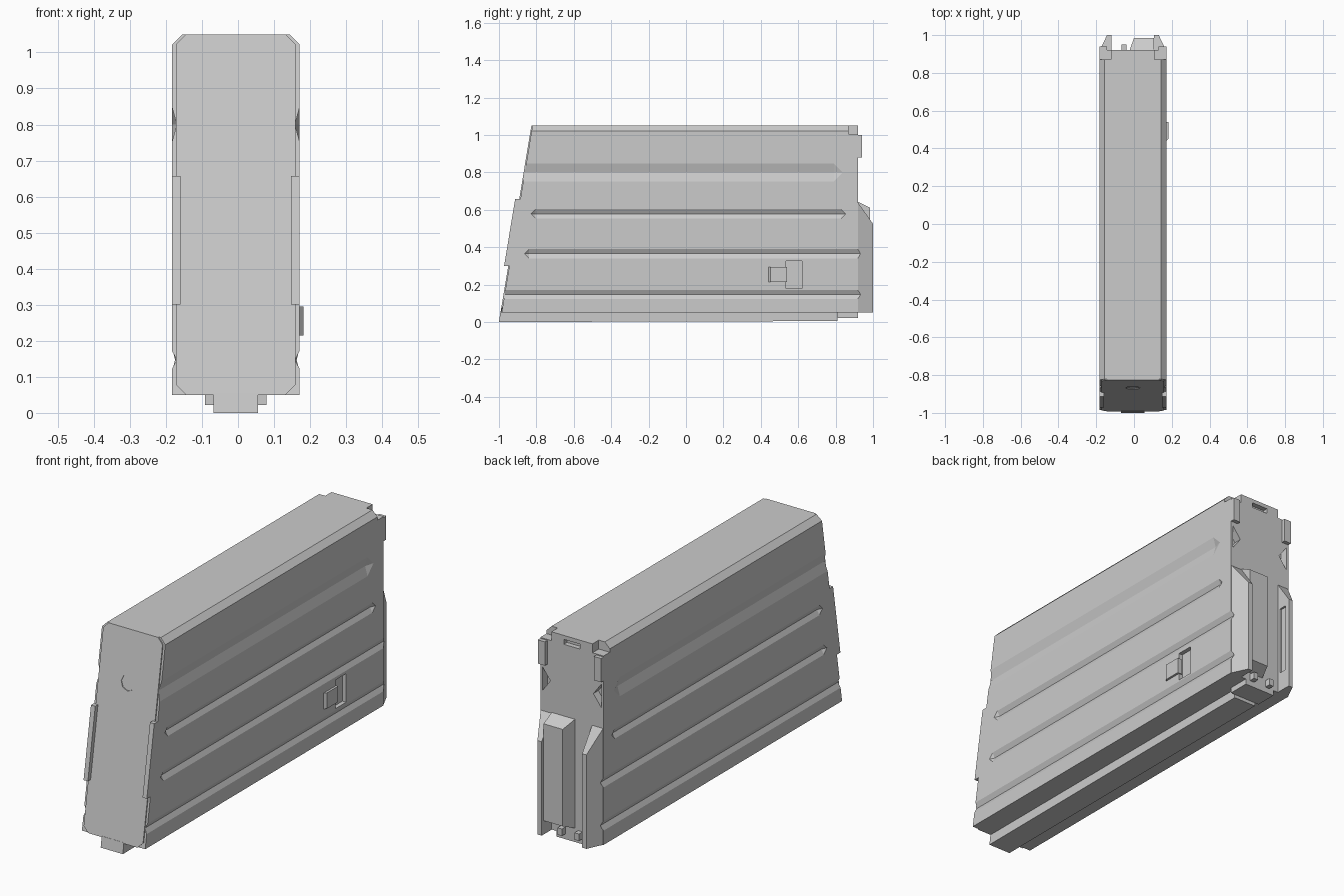
import bpy, bmesh, math
from itertools import product

if "Cube" in bpy.data.objects:
    bpy.data.objects.remove(bpy.data.objects["Cube"])

C = -0.006          # body centre line (the side latch shifts it slightly)
W = 0.177           # body half width


def front_y(z):
    return -1.0 + 0.165 * z


def hull(name, pts):
    """Convex part from its corner points."""
    bm = bmesh.new()
    for p in pts:
        bm.verts.new(p)
    bmesh.ops.convex_hull(bm, input=bm.verts[:])
    loose = [v for v in bm.verts if not v.link_faces]
    bmesh.ops.delete(bm, geom=loose, context='VERTS')
    bmesh.ops.dissolve_limit(bm, angle_limit=0.005, verts=bm.verts[:], edges=bm.edges[:])
    bmesh.ops.recalc_face_normals(bm, faces=bm.faces[:])
    me = bpy.data.meshes.new(name)
    bm.to_mesh(me)
    bm.free()
    ob = bpy.data.objects.new(name, me)
    bpy.context.collection.objects.link(ob)
    return ob


def box(name, x, y, z):
    return hull(name, list(product(x, y, z)))


def slab(name, outline, out, back):
    """Outline in x, z laid on the slanted front."""
    return hull(name, [(x, front_y(z) + d, z) for x, z in outline for d in (-out, back)])


def cut(target, cutters):
    for c in cutters:
        m = target.modifiers.new("cut", 'BOOLEAN')
        m.operation, m.solver, m.object = 'DIFFERENCE', 'EXACT', c
    dg = bpy.context.evaluated_depsgraph_get()
    me = bpy.data.meshes.new_from_object(target.evaluated_get(dg))
    target.modifiers.clear()
    target.data = me
    for c in cutters:
        bpy.data.objects.remove(c)


def groove(s, y0, y1, z, h):
    """V-shaped groove cutter with pointed ends on side s."""
    outline = [(y0, z), (y0 + h, z + h), (y1 - h, z + h),
               (y1, z), (y1 - h, z - h), (y0 + h, z - h)]
    pts = [(C + s * (W + o), y, zz) for y, zz in outline for o in (0.0005, 0.03)]
    pts += [(C + s * (W - 0.013), y, z) for y in (y0 + h, y1 - h)]
    return hull("groove_cutter", pts)


# main casing: chamfered top, slanted front
section = [(-W, 0.05), (W, 0.05), (W, 1.022), (W - 0.028, 1.05), (-W + 0.028, 1.05), (-W, 1.022)]
pts = []
for x, z in section:
    pts += [(C + x, front_y(z) + 0.006, z), (C + x, 0.92, z)]
casing = hull("casing", pts)

cutters = []
for s in (-1, 1):
    for y0, y1, z, h in ((-1.2, 0.84, 0.80, 0.05), (-0.83, 0.855, 0.578, 0.026),
                         (-0.865, 0.95, 0.365, 0.026), (-1.2, 0.95, 0.147, 0.026)):
        cutters.append(groove(s, y0, y1, z, h))
    # triangular pockets and clipped top corners at the back
    cutters.append(hull("pocket_cutter", [(C + s * x, y, z) for y in (0.88, 0.95)
                                          for x, z in ((0.165, 0.74), (0.12, 0.80), (0.165, 0.86))]))
    cutters.append(box("corner_cutter", (C + s * 0.115, C + s * 0.2), (0.87, 0.95), (1.005, 1.1)))
# slot at the top of the back, latch window
cutters.append(box("slot_cutter", (C - 0.045, C + 0.045), (0.895, 0.95), (1.005, 1.03)))
cutters.append(box("window_cutter", (0.15, 0.2), (0.535, 0.62), (0.18, 0.325)))
cut(casing, cutters)

# front plate with cut corners, groove notches and round recess
a, c = 0.166, 0.028
plate = slab("front_plate", [(C + s * x, z) for s in (-1, 1) for x, z in
                             ((a - c, 0.05), (a, 0.05 + c), (a, 1.05 - c), (a - c, 1.05))], 0.0, 0.007)
r = 0.04
disc = [(C + r * math.cos(i * math.pi / 4), 0.8 + r * math.sin(i * math.pi / 4)) for i in range(8)]
cut(plate, [slab("disc_cutter", disc, 0.02, 0.004)])

# raised strips on the front edges
for s, side in ((-1, "left"), (1, "right")):
    slab("front_strip_" + side, [(C + s * x, z) for x in (W - 0.024, W) for z in (0.30, 0.657)], 0.022, 0.01)

# bottom rail with a shallower wide end
hull("bottom_rail", [(C + x, y, z) for x in (-0.062, 0.062)
                     for y, z in ((-1.0, 0.0), (-0.992, 0.055), (0.81, 0.005), (0.81, 0.055))])
box("rail_end", (C - 0.085, C + 0.085), (0.81, 0.92), (0.022, 0.055))

# rear guard fins, tapered inward towards the back
for s, side in ((-1, "left"), (1, "right")):
    fin = hull("guard_fin_" + side, [(C + s * x, y, z) for x, y, z in (
        (0.113, 0.915, 0.05), (W, 0.915, 0.05), (0.113, 0.915, 0.645), (W, 0.915, 0.645),
        (0.113, 1.0, 0.05), (0.137, 1.0, 0.05), (0.113, 1.0, 0.525), (0.137, 1.0, 0.525))])
    inner = sorted((C + s * 0.10, C + s * 0.123))
    cut(fin, [groove(s, 0.2, 0.95, 0.365, 0.026), groove(s, 0.2, 0.95, 0.147, 0.026),
              box("inset_cutter", inner, (0.935, 0.975), (0.15, 0.50))])
    # upper rear clips
    box("rear_clip_" + side, (C + s * 0.137, C + s * W), (0.90, 0.94), (0.88, 1.0))
    # small lips at the foot of the back
    box("rear_lip_" + side, (C + s * 0.035, C + s * 0.06), (0.91, 0.95), (0.05, 0.085))

# connector block between the fins
hull("connector_block", [(-0.025, 0.915, 0.09), (0.107, 0.915, 0.09), (-0.025, 0.915, 0.645),
                         (0.107, 0.915, 0.645), (0.0, 0.985, 0.12), (0.107, 0.985, 0.12),
                         (0.0, 0.985, 0.61), (0.107, 0.985, 0.61)])

# spring latch on the right side
hull("side_latch", [(x, y, z) for z in (0.215, 0.295)
                    for x, y in ((0.155, 0.44), (0.171, 0.44), (0.182, 0.452), (0.182, 0.54), (0.155, 0.54))])
